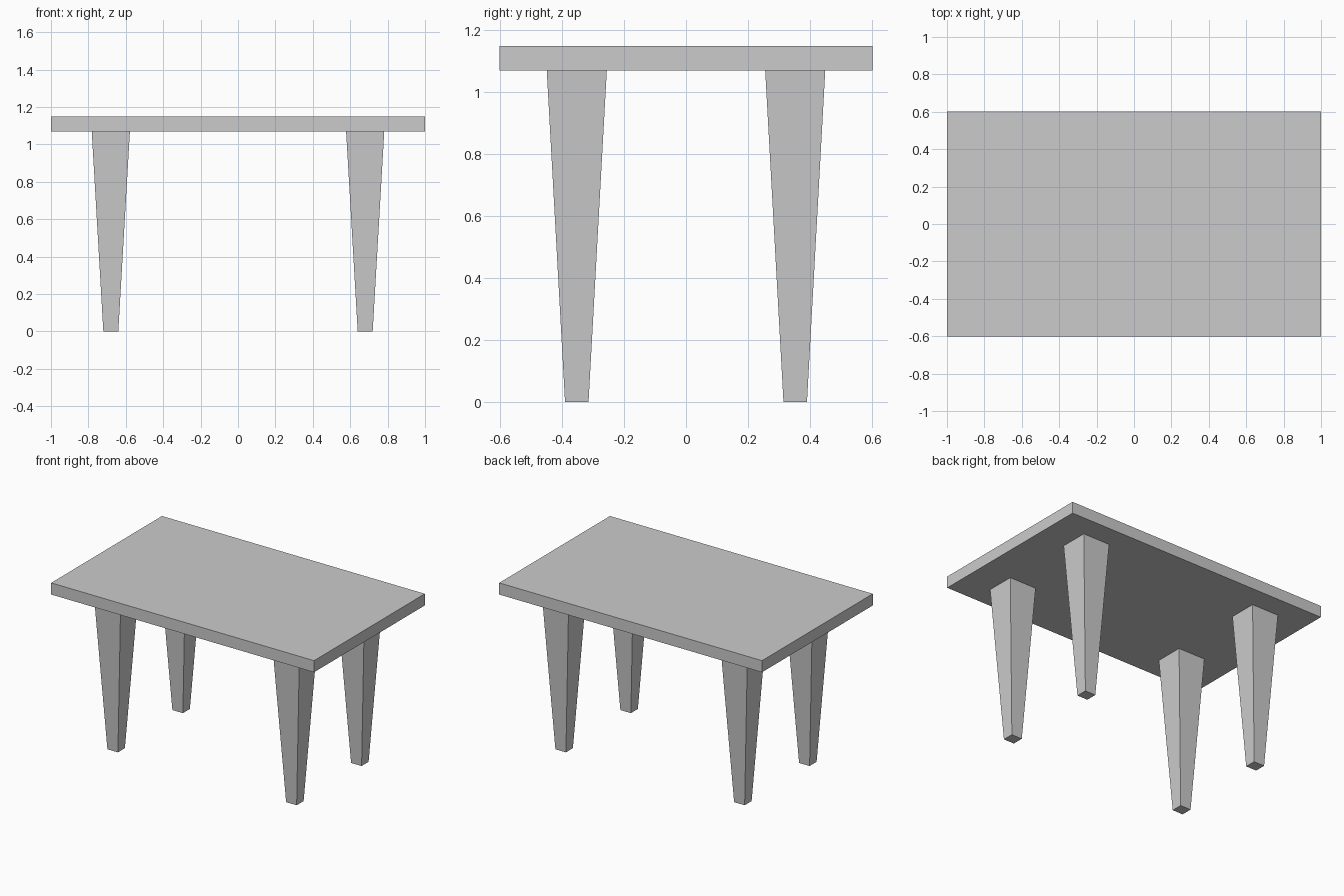
import bpy
import bmesh
from mathutils import Matrix

if "Cube" in bpy.data.objects:
    bpy.data.objects.remove(bpy.data.objects["Cube"])

TOP_Z, UNDER_Z = 1.15, 1.07


def tapered_box(name, centre, z0, z1, half_bottom, half_top):
    """Box from z0 to z1 whose half sizes (x, y) differ at bottom and top."""
    bm = bmesh.new()
    bmesh.ops.create_cube(bm, size=2)
    for v in bm.verts:
        hx, hy = half_top if v.co.z > 0 else half_bottom
        v.co = (v.co.x * hx, v.co.y * hy, z1 if v.co.z > 0 else z0)
    bmesh.ops.transform(bm, matrix=Matrix.Translation((*centre, 0)), verts=bm.verts)
    mesh = bpy.data.meshes.new(name)
    bm.to_mesh(mesh)
    bm.free()
    obj = bpy.data.objects.new(name, mesh)
    bpy.context.collection.objects.link(obj)
    return obj


# Table top
tapered_box("table_top", (0, 0), UNDER_Z, TOP_Z, (1.0, 0.602), (1.0, 0.602))

# Four legs, narrowing towards the floor
for side, sx in (("left", -1), ("right", 1)):
    for end, sy in (("front", -1), ("back", 1)):
        tapered_box(f"{end}_{side}_leg", (sx * 0.68, sy * 0.353), 0, UNDER_Z,
                    (0.04, 0.038), (0.102, 0.097))
